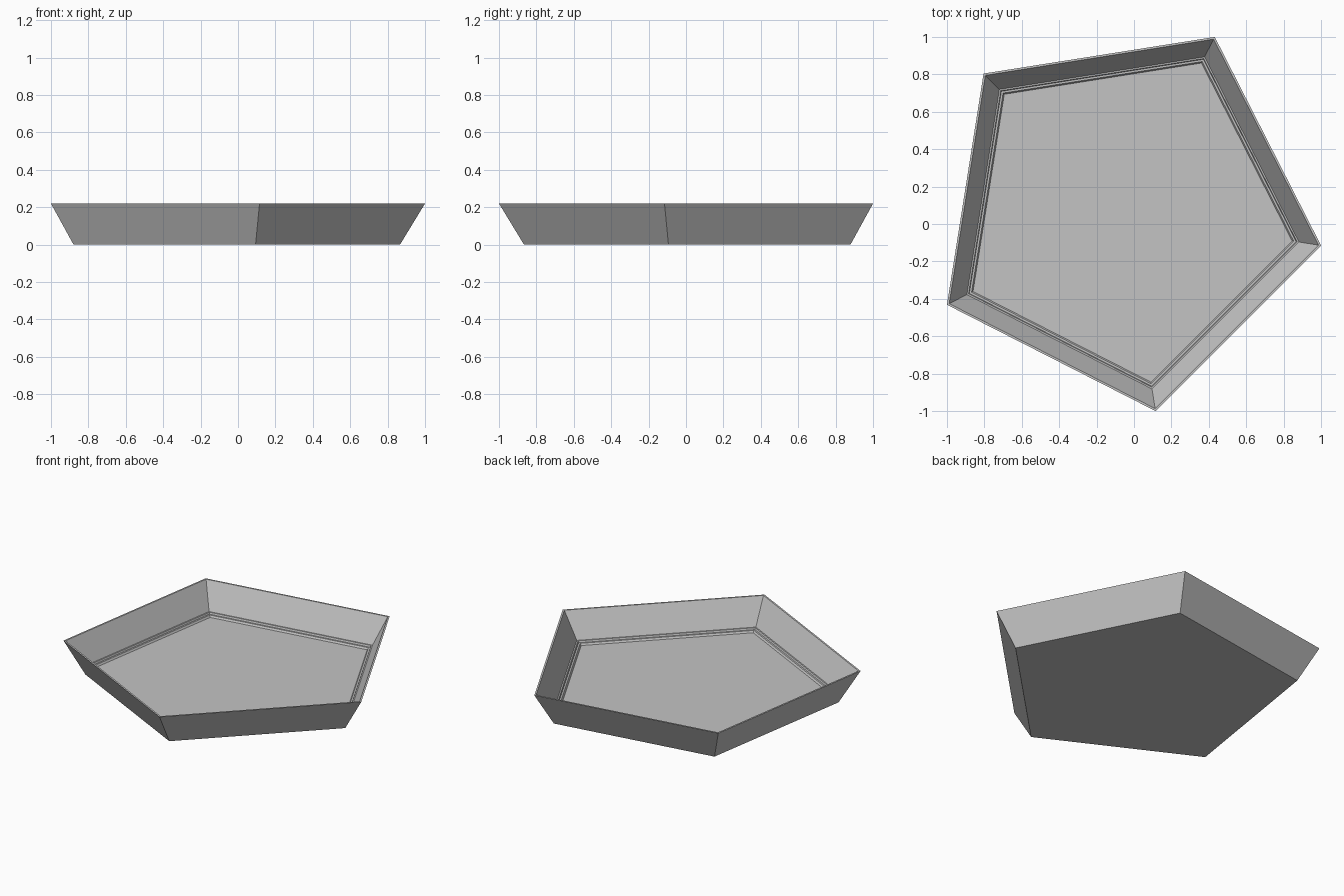
import bpy, bmesh
from math import cos, sin, radians

cube = bpy.data.objects.get("Cube")
if cube:
    bpy.data.objects.remove(cube, do_unlink=True)

SIDES = 5
TURN = radians(63)
CENTRE = (-0.0515, 0.0515)

# Cross-section as (corner radius, height): base, outer wall, rim,
# inner wall, two small steps, floor
PROFILE = [
    (0.929, 0.0), (1.0646, 0.22), (1.051, 0.22),
    (0.945, 0.051), (0.935, 0.051), (0.930, 0.040),
    (0.917, 0.040), (0.908, 0.028),
]


def make_material(name, colour):
    mat = bpy.data.materials.new(name)
    mat.use_nodes = True
    mat.diffuse_color = colour
    mat.node_tree.nodes["Principled BSDF"].inputs["Base Color"].default_value = colour
    return mat


def ring(bm, radius, z):
    angles = [TURN + radians(360 / SIDES) * i for i in range(SIDES)]
    return [bm.verts.new((CENTRE[0] + radius * cos(a),
                          CENTRE[1] + radius * sin(a), z)) for a in angles]


# Pentagonal tray: rings joined side by side, closed by base and floor
bm = bmesh.new()
rings = [ring(bm, r, z) for r, z in PROFILE]
for low, high in zip(rings, rings[1:]):
    for i in range(SIDES):
        j = (i + 1) % SIDES
        bm.faces.new((low[i], low[j], high[j], high[i]))
bm.faces.new(reversed(rings[0]))
bm.faces.new(rings[-1])
bmesh.ops.recalc_face_normals(bm, faces=bm.faces)

mesh = bpy.data.meshes.new("tray")
bm.to_mesh(mesh)
bm.free()
mesh.materials.append(make_material("plain grey", (0.55, 0.55, 0.55, 1)))
tray = bpy.data.objects.new("tray", mesh)
bpy.context.collection.objects.link(tray)
